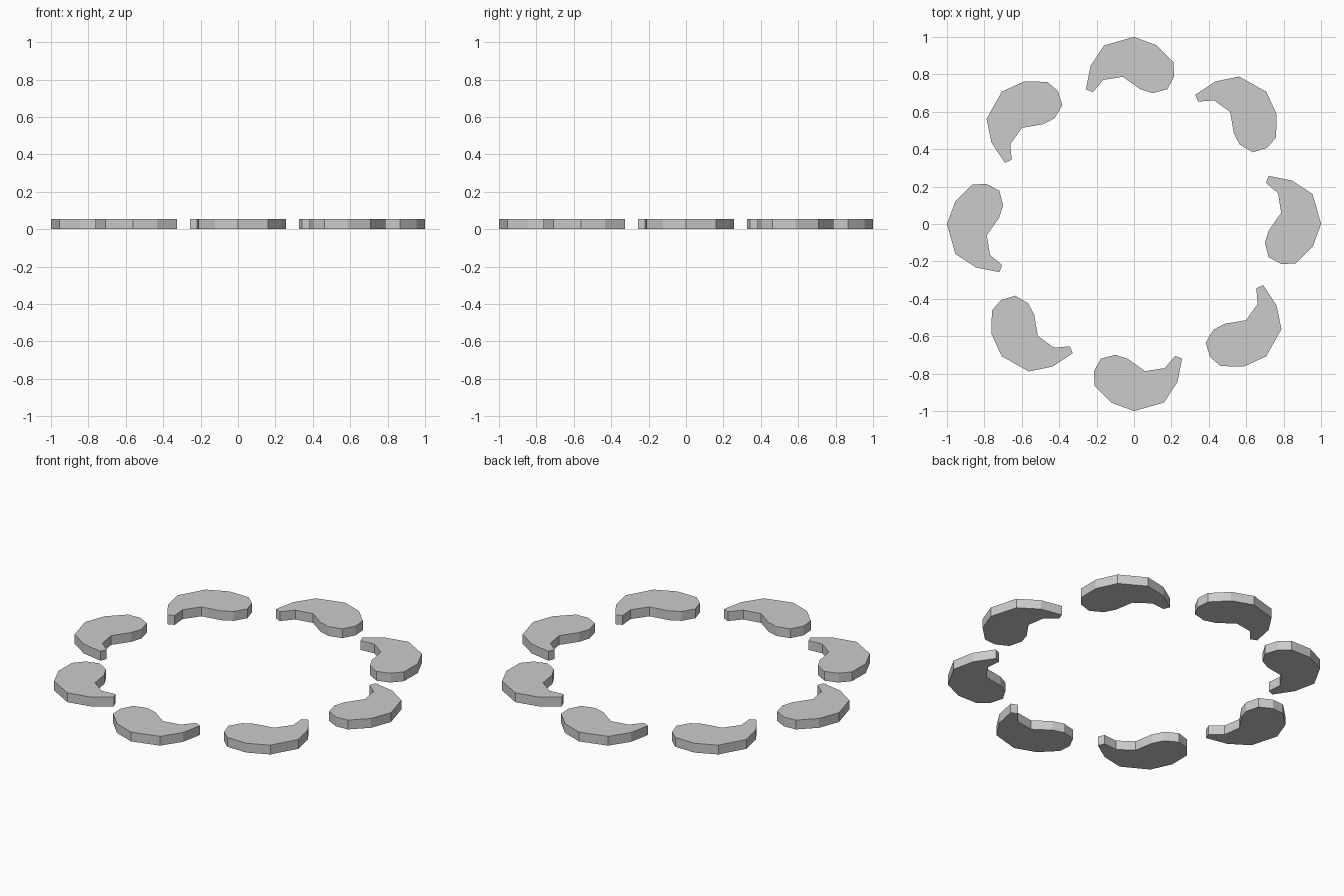
import bpy, bmesh, math
from mathutils import Matrix

if "Cube" in bpy.data.objects:
    bpy.data.objects.remove(bpy.data.objects["Cube"])

HEIGHT = 0.055

# Outline of one comma-shaped piece, at the +x side of the ring
OUTLINE = [(0.705, 0.22), (0.77, 0.165), (0.787, 0.06), (0.72, -0.035),
           (0.70, -0.10), (0.72, -0.178), (0.79, -0.215), (0.865, -0.21),
           (0.955, -0.122), (1.0, 0.0), (0.955, 0.16), (0.845, 0.232),
           (0.72, 0.257)]


def comma_mesh():
    bm = bmesh.new()
    base = bm.faces.new([bm.verts.new((x, y, 0)) for x, y in OUTLINE])
    # Extrude the profile into a flat slab
    ret = bmesh.ops.extrude_face_region(bm, geom=[base], use_keep_orig=True)
    top = [v for v in ret["geom"] if isinstance(v, bmesh.types.BMVert)]
    bmesh.ops.translate(bm, verts=top, vec=(0, 0, HEIGHT))
    bmesh.ops.recalc_face_normals(bm, faces=bm.faces)
    mesh = bpy.data.meshes.new("comma_piece")
    bm.to_mesh(mesh)
    bm.free()
    return mesh


# Ring of eight identical pieces
mesh = comma_mesh()
for i in range(8):
    piece = bpy.data.objects.new(f"comma_piece_{i + 1}", mesh)
    piece.matrix_world = Matrix.Rotation(i * math.pi / 4, 4, "Z")
    bpy.context.collection.objects.link(piece)
